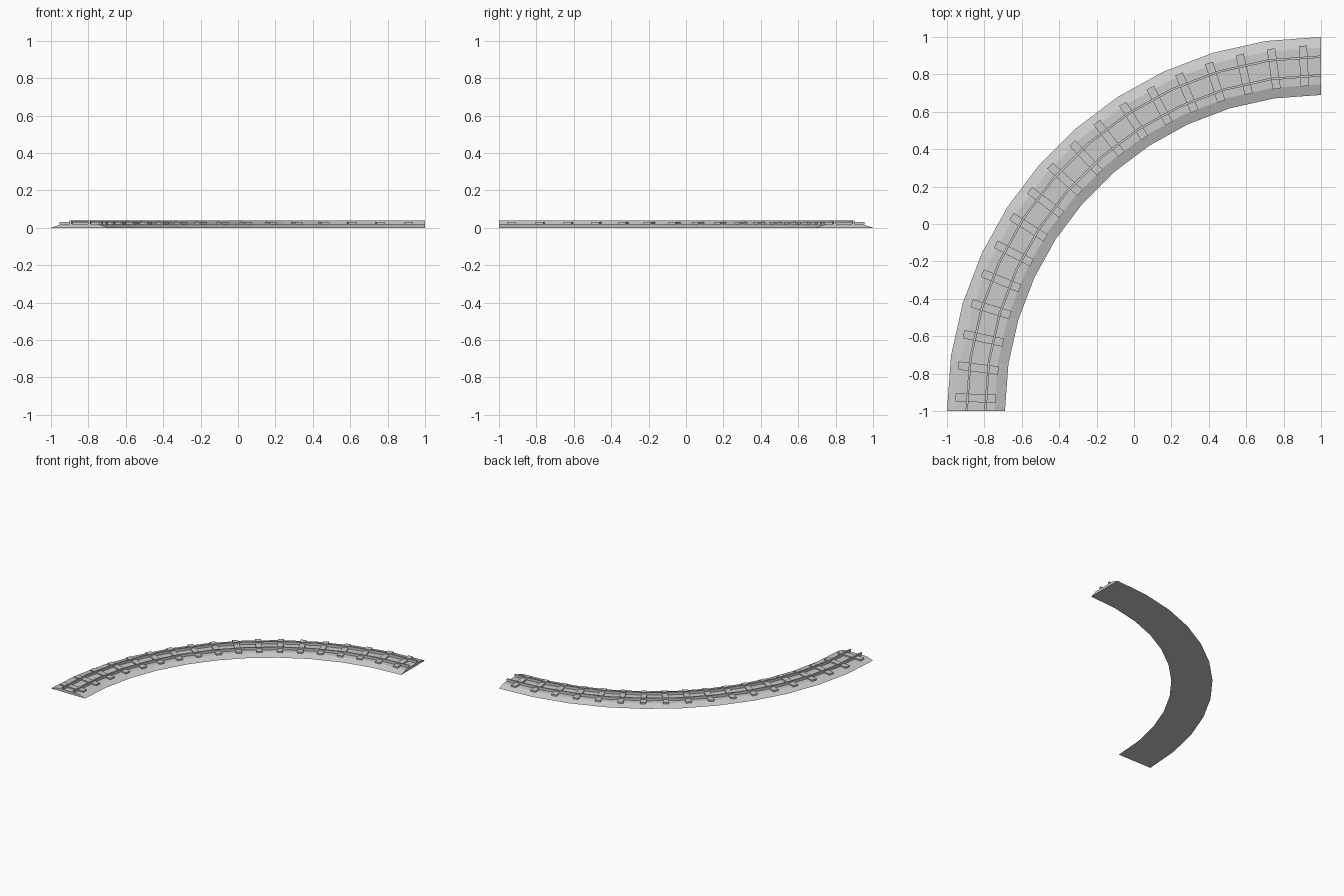
import bpy, bmesh, math
from mathutils import Matrix, Vector

if "Cube" in bpy.data.objects:
    bpy.data.objects.remove(bpy.data.objects["Cube"])

CX, CY = 1.0, -1.0      # centre of the quarter turn
SEGS = 11
K = 0.5523              # bezier quarter-circle handle


def bend_point(t):
    """Unit quarter arc, evenly stepped in curve parameter."""
    s = 1 - t
    x = s**3 + 3*s*s*t + 3*s*t*t*K
    y = 3*s*s*t*K + 3*s*t*t + t**3
    return x, y


def finish(bm, name):
    bmesh.ops.recalc_face_normals(bm, faces=bm.faces)
    me = bpy.data.meshes.new(name)
    bm.to_mesh(me)
    bm.free()
    ob = bpy.data.objects.new(name, me)
    bpy.context.collection.objects.link(ob)
    return ob


def sweep(name, profile):
    """Sweep a closed (radius, z) profile round the bend."""
    bm = bmesh.new()
    rings = []
    for i in range(SEGS + 1):
        x, y = bend_point(i / SEGS)
        rings.append([bm.verts.new((CX - r*x, CY + r*y, z)) for r, z in profile])
    n = len(profile)
    for a, b in zip(rings, rings[1:]):
        for j in range(n):
            k = (j + 1) % n
            bm.faces.new((a[j], a[k], b[k], b[j]))
    bm.faces.new(rings[0])
    bm.faces.new(rings[-1])
    return finish(bm, name)


# Gravel bed with sloping shoulders
sweep("ballast_bed", [(1.69, 0), (2.0, 0), (1.943, 0.02), (1.747, 0.02)])

# Two rails
for name, r in (("inner_rail", 1.795), ("outer_rail", 1.895)):
    w = 0.006
    sweep(name, [(r - w, 0.019), (r + w, 0.019), (r + w, 0.04), (r - w, 0.04)])

# Sleepers spaced evenly round the bend
bm = bmesh.new()
for i in range(18):
    a = math.radians(2.15 + 5.0*i)
    r = 1.847
    pos = Vector((CX - r*math.cos(a), CY + r*math.sin(a), 0.024))
    m = (Matrix.Translation(pos) @ Matrix.Rotation(-a, 4, 'Z')
         @ Matrix.Diagonal((0.216, 0.044, 0.012, 1)))
    bmesh.ops.create_cube(bm, size=1, matrix=m)
finish(bm, "sleepers")
